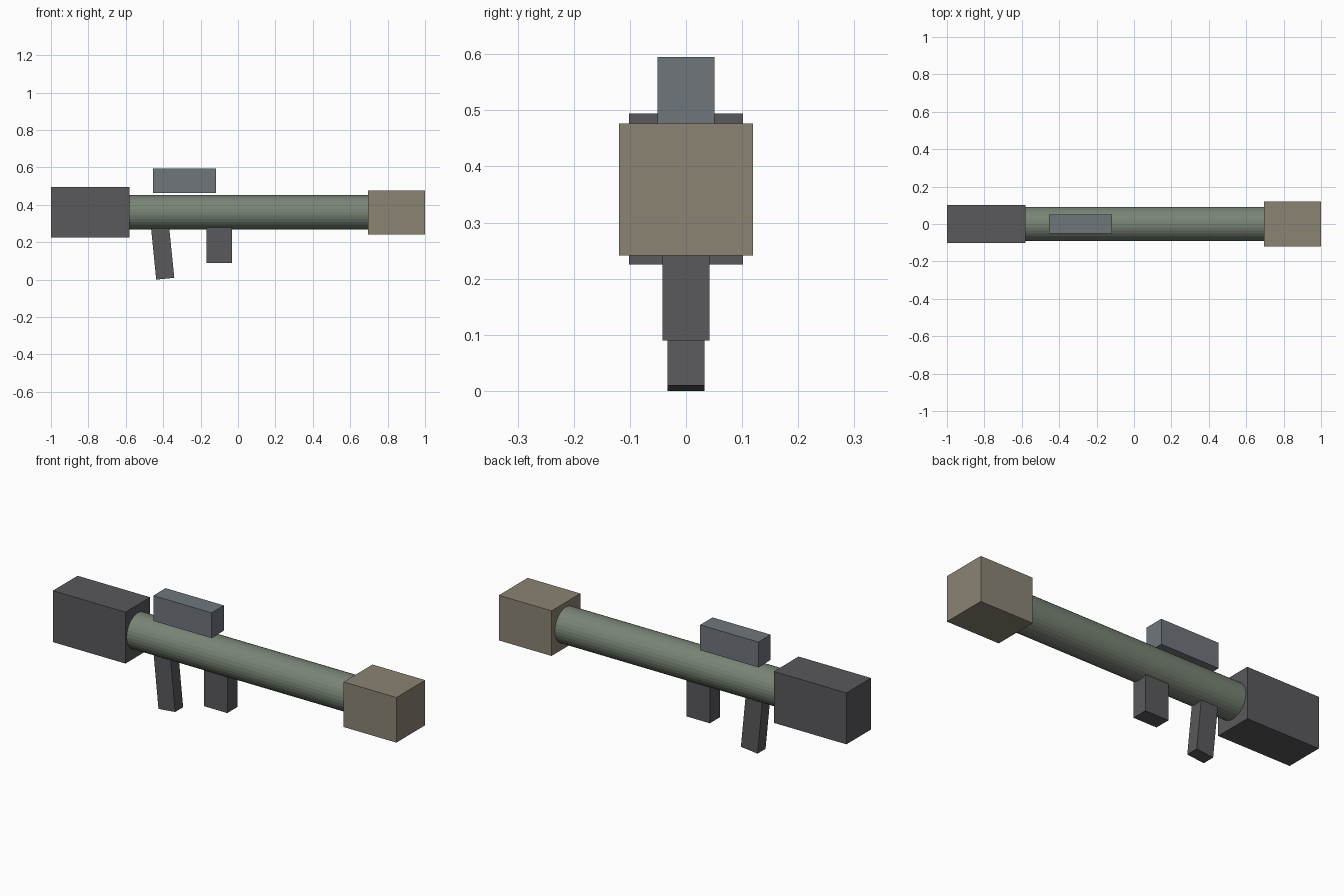
import bpy
from math import pi

if "Cube" in bpy.data.objects:
    bpy.data.objects.remove(bpy.data.objects["Cube"])


def material(name, rgb):
    m = bpy.data.materials.new(name)
    m.diffuse_color = (*rgb, 1)
    m.use_nodes = True
    m.node_tree.nodes["Principled BSDF"].inputs["Base Color"].default_value = m.diffuse_color
    return m


GREEN = material("olive", (0.19, 0.23, 0.18))
TAN = material("tan", (0.26, 0.23, 0.175))
DARK = material("dark_grey", (0.10, 0.10, 0.107))
STEEL = material("blue_grey", (0.16, 0.18, 0.20))
AXIS_Z = 0.36


def box(name, centre, size, mat, tilt=0):
    bpy.ops.mesh.primitive_cube_add(size=1, location=centre, rotation=(0, tilt, 0))
    ob = bpy.context.object
    ob.name = name
    ob.scale = size
    ob.data.materials.append(mat)
    return ob


# Main tube along x
bpy.ops.mesh.primitive_cylinder_add(vertices=32, radius=0.092, depth=1.285,
                                    location=(0.0575, 0, AXIS_Z), rotation=(0, pi / 2, 0))
tube = bpy.context.object
tube.name = "tube"
tube.data.materials.append(GREEN)

# End blocks
box("rear_block", (-0.79, 0, AXIS_Z), (0.42, 0.204, 0.269), DARK)
box("muzzle_block", (0.8475, 0, AXIS_Z - 0.001), (0.305, 0.238, 0.236), TAN)

# Sight floating just above the tube
box("sight", (-0.286, 0, 0.529), (0.337, 0.102, 0.132), STEEL)

# Grips under the tube
box("fore_grip", (-0.1, 0, 0.185), (0.135, 0.084, 0.19), DARK)
box("rear_grip", (-0.403, 0, 0.1443), (0.097, 0.066, 0.28), DARK, tilt=-0.1)
